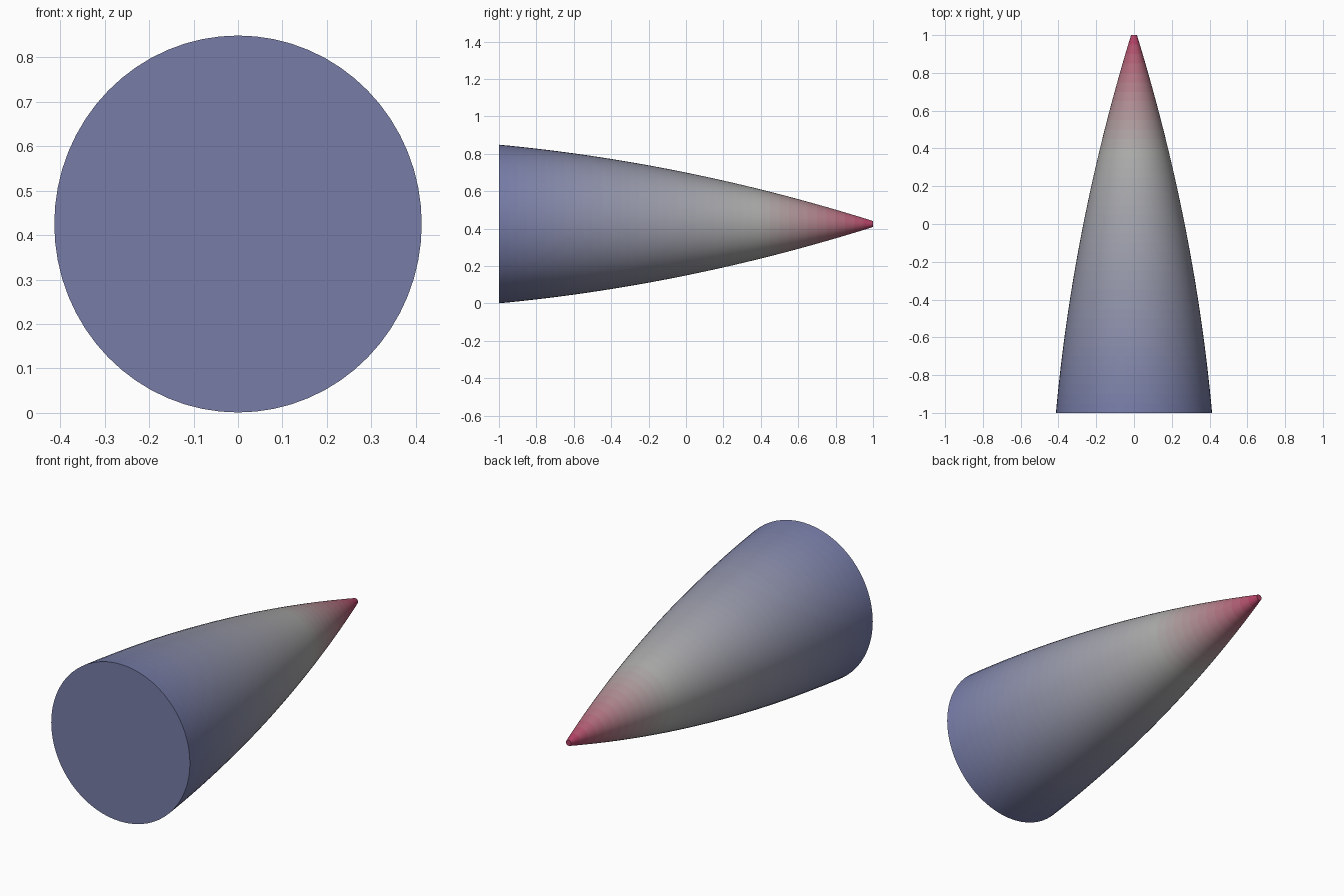
import bpy, bmesh
from math import cos, sin, pi

if "Cube" in bpy.data.objects:
    bpy.data.objects.remove(bpy.data.objects["Cube"])

SIDES, BANDS = 64, 40
CENTRE_Z = 0.425
BLUE, GREY, RED = (0.18, 0.20, 0.39), (0.42, 0.42, 0.41), (0.45, 0.04, 0.12)
GREY_Y = 0.38


def radius(y):
    # curved taper from the wide base to the small blunt tip
    t = 1 - y
    return 0.016 + 0.314 * t - 0.055 * t * t


def mix(a, b, f):
    return [p + (q - p) * f for p, q in zip(a, b)]


def tint(y):
    # blue base fading to grey, then to a red tip
    if y < GREY_Y:
        return mix(BLUE, GREY, (y + 1) / (GREY_Y + 1))
    return mix(GREY, RED, (y - GREY_Y) / (1 - GREY_Y))


def ring(bm, y):
    r = radius(y)
    return [bm.verts.new((0.975 * r * cos(2 * pi * i / SIDES), y,
                          CENTRE_Z + r * sin(2 * pi * i / SIDES)))
            for i in range(SIDES)]


mesh = bpy.data.meshes.new("tapered_cone")
cone = bpy.data.objects.new("tapered_cone", mesh)
bpy.context.collection.objects.link(cone)

# one colour per band along the length
for b in range(BANDS):
    mat = bpy.data.materials.new(f"band_{b}")
    mat.diffuse_color = (*tint(-1 + 2 * (b + 0.5) / BANDS), 1)
    mat.use_nodes = True
    mat.node_tree.nodes["Principled BSDF"].inputs["Base Color"].default_value = mat.diffuse_color
    mesh.materials.append(mat)

# side wall
bm = bmesh.new()
rings = [ring(bm, -1 + 2 * b / BANDS) for b in range(BANDS + 1)]
for b in range(BANDS):
    lo, hi = rings[b], rings[b + 1]
    for i in range(SIDES):
        j = (i + 1) % SIDES
        bm.faces.new((lo[i], lo[j], hi[j], hi[i])).material_index = b

# flat base and blunt tip
bm.faces.new(rings[0]).material_index = 0
bm.faces.new(rings[-1]).material_index = BANDS - 1
bmesh.ops.recalc_face_normals(bm, faces=bm.faces[:])
bm.to_mesh(mesh)
bm.free()

bpy.context.view_layer.objects.active = cone
cone.select_set(True)
bpy.ops.object.shade_smooth_by_angle()
